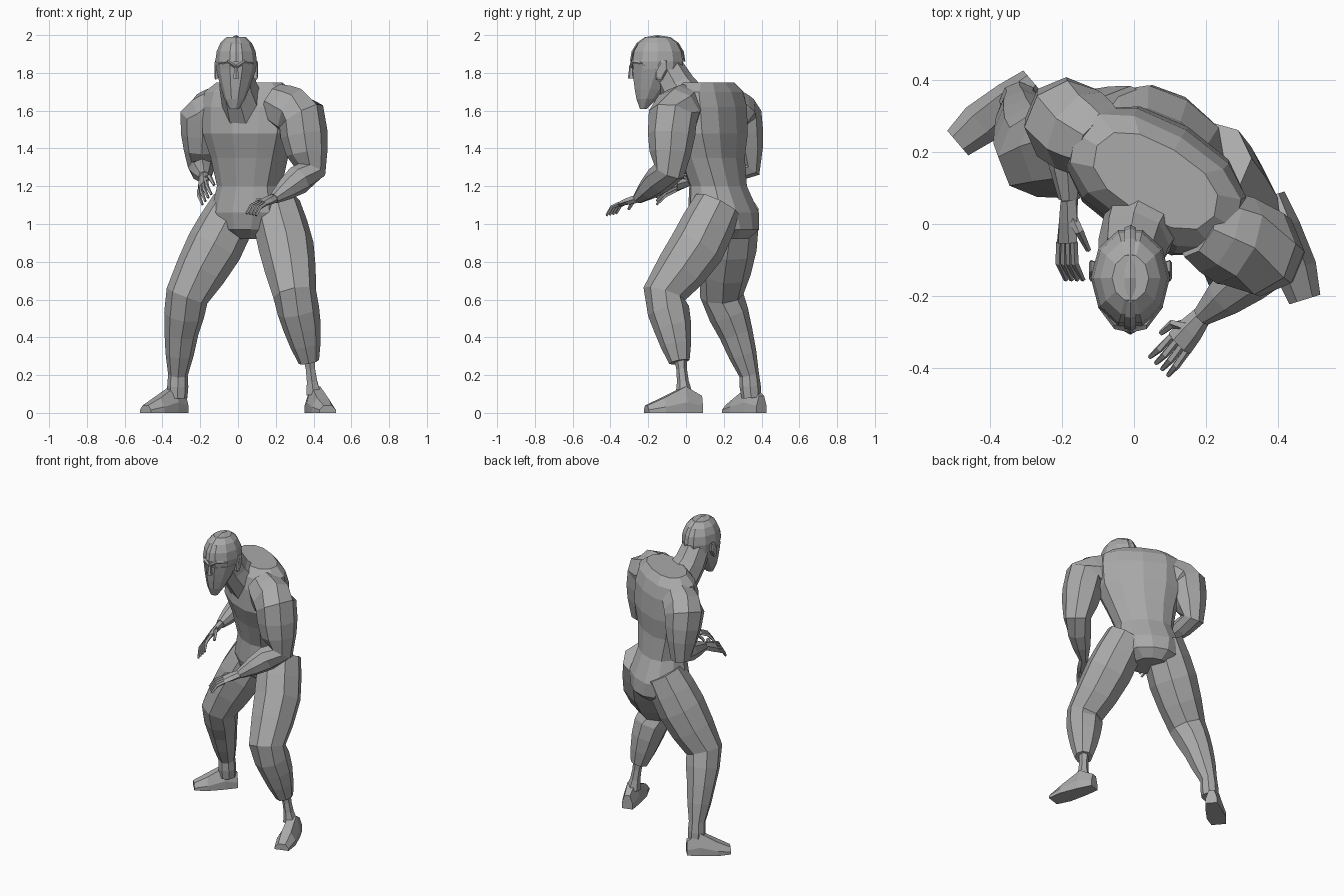
import bpy, bmesh
from math import sin, cos, pi, radians, copysign
from mathutils import Vector

old_cube = bpy.data.objects.get("Cube")
if old_cube:
    bpy.data.objects.remove(old_cube)

shade = 0.4
grey = bpy.data.materials.new("plain grey")
grey.use_nodes = True
grey.diffuse_color = (shade, shade, shade, 1)
grey.node_tree.nodes["Principled BSDF"].inputs["Base Color"].default_value = grey.diffuse_color

ACROSS, BACK, UP = Vector((1, 0, 0)), Vector((0, 1, 0)), Vector((0, 0, 1))


def loft(name, rings):
    """Skin a list of point rings and close both ends."""
    bm = bmesh.new()
    loops = [[bm.verts.new(point) for point in ring] for ring in rings]
    count = len(loops[0])
    for lower, upper in zip(loops, loops[1:]):
        for i in range(count):
            j = (i + 1) % count
            bm.faces.new((lower[i], lower[j], upper[j], upper[i]))
    bm.faces.new(loops[0])
    bm.faces.new(loops[-1])
    bmesh.ops.recalc_face_normals(bm, faces=bm.faces)
    mesh = bpy.data.meshes.new(name)
    bm.to_mesh(mesh)
    bm.free()
    mesh.materials.append(grey)
    bpy.context.collection.objects.link(bpy.data.objects.new(name, mesh))


def soften(value, power=0.8):
    """Push a sine or cosine outwards, which makes an ellipse boxier."""
    return copysign(abs(value) ** power, value)


def ellipse(centre, half_u, half_v, sides=8, power=1):
    angles = [2 * pi * i / sides for i in range(sides)]
    return [centre + half_u * soften(cos(a), power) + half_v * soften(sin(a), power)
            for a in angles]


def limb(name, joints, bulge=0.0, steps=3, sides=8):
    """Tube through (point, radius) joints that swells between each pair."""
    path = []
    for (start, start_radius), (end, end_radius) in zip(joints, joints[1:]):
        start, end = Vector(start), Vector(end)
        for i in range(steps):
            t = i / steps
            radius = start_radius + (end_radius - start_radius) * t + bulge * sin(pi * t)
            path.append((start.lerp(end, t), radius))
    path.append((end, end_radius))
    rings = []
    for i, (point, radius) in enumerate(path):
        before, after = path[max(i - 1, 0)][0], path[min(i + 1, len(path) - 1)][0]
        along = (after - before).normalized()
        side = along.cross(ACROSS).normalized()
        rings.append(ellipse(point, side * radius, along.cross(side) * radius, sides))
    loft(name, rings)


# Trunk: turned to its right, leaning forward as it rises
turn = radians(-31)
trunk_side = Vector((cos(turn), sin(turn), 0))
trunk_back = UP.cross(trunk_side)
trunk_rings = []
for height, width, depth in ((0.92, 0.1, 0.1), (0.97, 0.17, 0.16), (1.06, 0.205, 0.17),
                             (1.2, 0.175, 0.135), (1.35, 0.215, 0.145), (1.48, 0.26, 0.175),
                             (1.62, 0.27, 0.165), (1.7, 0.26, 0.14), (1.75, 0.19, 0.1)):
    lean = max(0.12, 0.21 - 0.2 * (height - 1))
    trunk_rings.append(ellipse(Vector((0.06, lean, height)), trunk_side * width,
                               trunk_back * depth, sides=12, power=0.85))
loft("torso", trunk_rings)
limb("neck", [((0.04, 0.04, 1.6), 0.12), ((0, -0.05, 1.73), 0.1),
              ((-0.01, -0.1, 1.82), 0.09)], steps=1)

# Skull: a boxy ellipsoid
skull = Vector((-0.01, -0.15, 1.86))
skull_width, skull_depth, skull_height = 0.11, 0.14, 0.14
levels = 8
skull_rings = []
for i in range(1, levels):
    latitude = pi * (i / levels - 0.5)
    size = soften(cos(latitude))
    skull_rings.append(ellipse(skull + UP * skull_height * sin(latitude),
                               ACROSS * skull_width * size,
                               BACK * skull_depth * size, sides=10))
loft("skull", skull_rings)

# Raised strip from the brow over the crown to the nape
strip_rings = []
for i in range(levels + 1):
    angle = pi * i / levels
    outward = UP * sin(angle) - BACK * cos(angle)
    centre = skull + UP * 0.133 * sin(angle) - BACK * skull_depth * soften(cos(angle))
    strip_rings.append(ellipse(centre, ACROSS * 0.016, outward * 0.007, sides=4))
loft("crown_strip", strip_rings)

# Jaw and pointed beard, narrowing downwards and forwards
beard_tip, cheeks = Vector((-0.02, -0.225, 1.61)), Vector((-0.01, -0.155, 1.82))
jaw_rings = []
for i in range(levels // 2 + 1):
    t = i / (levels // 2)
    jaw_rings.append(ellipse(beard_tip.lerp(cheeks, t),
                             ACROSS * (0.025 + 0.08 * soften(t, 0.7)),
                             BACK * (0.02 + 0.115 * soften(t)), sides=10))
loft("jaw_and_beard", jaw_rings)

# Nose, brows and ears
face = skull - BACK * skull_depth
limb("nose", [(face - UP * 0.09, 0.018), (face - UP * 0.02, 0.009)], steps=2, sides=6)
for name, sign in (("left", 1), ("right", -1)):
    outer = skull + ACROSS * sign * 0.09 - BACK * 0.07
    brow = (face - UP * 0.03, face.lerp(outer, 0.5) - BACK * 0.025, outer - UP * 0.01)
    loft(name + "_brow", [ellipse(point, BACK * 0.012, UP * 0.01, sides=4)
                          for point in brow])
    ear = skull + BACK * 0.02 - UP * 0.045
    loft(name + "_ear", [ellipse(ear + ACROSS * sign * reach, BACK * size / 2,
                                 UP * size + BACK * size / 4, sides=6)
                         for reach, size in ((0.08, 0.04), (0.11, 0.06), (0.115, 0.045))])


def hand(name, wrist, tip, thumb_side):
    """Palm, four bent fingers and a thumb on the given side."""
    wrist, tip, side = Vector(wrist), Vector(tip), Vector(thumb_side).normalized()
    over = side.cross(tip - wrist).normalized()
    over *= copysign(1, over.z)
    knuckle = wrist.lerp(tip, 0.5) + over * 0.02
    middle = wrist.lerp(knuckle, 0.5)
    loft(name + "_palm", [ellipse(centre, side * width, over * thick, sides=6)
                          for centre, width, thick in ((wrist, 0.028, 0.025),
                                                       (middle, 0.038, 0.022),
                                                       (knuckle, 0.042, 0.015))])
    for i, finger in enumerate(("little", "ring", "middle", "index")):
        spread = side * 0.02 * (i - 1.5)
        base, end = knuckle + spread, tip + spread * 1.2
        bend = base.lerp(end, 0.5) + over * 0.015
        limb(f"{name}_{finger}_finger", [(base, 0.011), (bend, 0.011), (end, 0.007)],
             steps=1, sides=5)
    joint = middle.lerp(knuckle, 0.5) + side * 0.05
    end = knuckle.lerp(tip, 0.3) + side * 0.055 - over * 0.025
    limb(name + "_thumb", [(middle + side * 0.02, 0.016), (joint, 0.013), (end, 0.008)],
         steps=1, sides=5)


# Arms: shoulder, upper arm, elbow, wrist
left_wrist, right_wrist = (0.19, -0.255, 1.135), (-0.18, 0.07, 1.25)
limb("left_arm", [((0.18, 0, 1.65), 0.1), ((0.335, -0.07, 1.57), 0.13),
                  ((0.38, -0.09, 1.28), 0.085), (left_wrist, 0.03)], bulge=0.012)
limb("right_arm", [((-0.09, 0.22, 1.64), 0.1), ((-0.185, 0.28, 1.56), 0.125),
                   ((-0.195, 0.33, 1.3), 0.07), (right_wrist, 0.03)], bulge=0.008)
hand("left", left_wrist, (0.07, -0.395, 1.05), thumb_side=(-1, 1, 0.2))
hand("right", right_wrist, (-0.165, -0.155, 1.13), thumb_side=(0.7, 0, 0.8))

# Legs: hip, thigh, knee, calf, ankle; the left one ends in a cuff above a thin shin
limb("left_leg", [((0.2, 0.17, 1.1), 0.13), ((0.255, 0.06, 0.88), 0.147),
                  ((0.3, -0.115, 0.63), 0.115), ((0.34, -0.07, 0.45), 0.1),
                  ((0.375, -0.035, 0.27), 0.055)], bulge=0.004, steps=2)
limb("left_shin", [((0.375, -0.03, 0.3), 0.035), ((0.4, -0.01, 0.1), 0.045)],
     bulge=-0.012, sides=6)
limb("right_leg", [((-0.01, 0.255, 1.1), 0.13), ((-0.125, 0.225, 0.88), 0.15),
                   ((-0.27, 0.19, 0.62), 0.115), ((-0.3, 0.265, 0.42), 0.09),
                   ((-0.318, 0.335, 0.2), 0.052), ((-0.32, 0.345, 0.08), 0.052)],
     bulge=0.004, steps=2)


def foot(name, heel, toe):
    """Flat sole with a rounded instep."""
    heel, toe = Vector(heel), Vector(toe)
    side = (toe - heel).cross(UP).normalized()
    outline = ((1, 0), (1, 0.4), (0.5, 1), (-0.5, 1), (-1, 0.4), (-1, 0))
    rings = []
    for t, width, height in ((0, 0.035, 0.09), (0.3, 0.05, 0.14),
                             (0.7, 0.06, 0.08), (1, 0.045, 0.04)):
        centre = heel.lerp(toe, t)
        rings.append([centre + side * width * u + UP * height * v for u, v in outline])
    loft(name + "_foot", rings)


foot("left", heel=(0.385, 0.08, 0), toe=(0.475, -0.21, 0))
foot("right", heel=(-0.285, 0.4, 0), toe=(-0.49, 0.225, 0))
